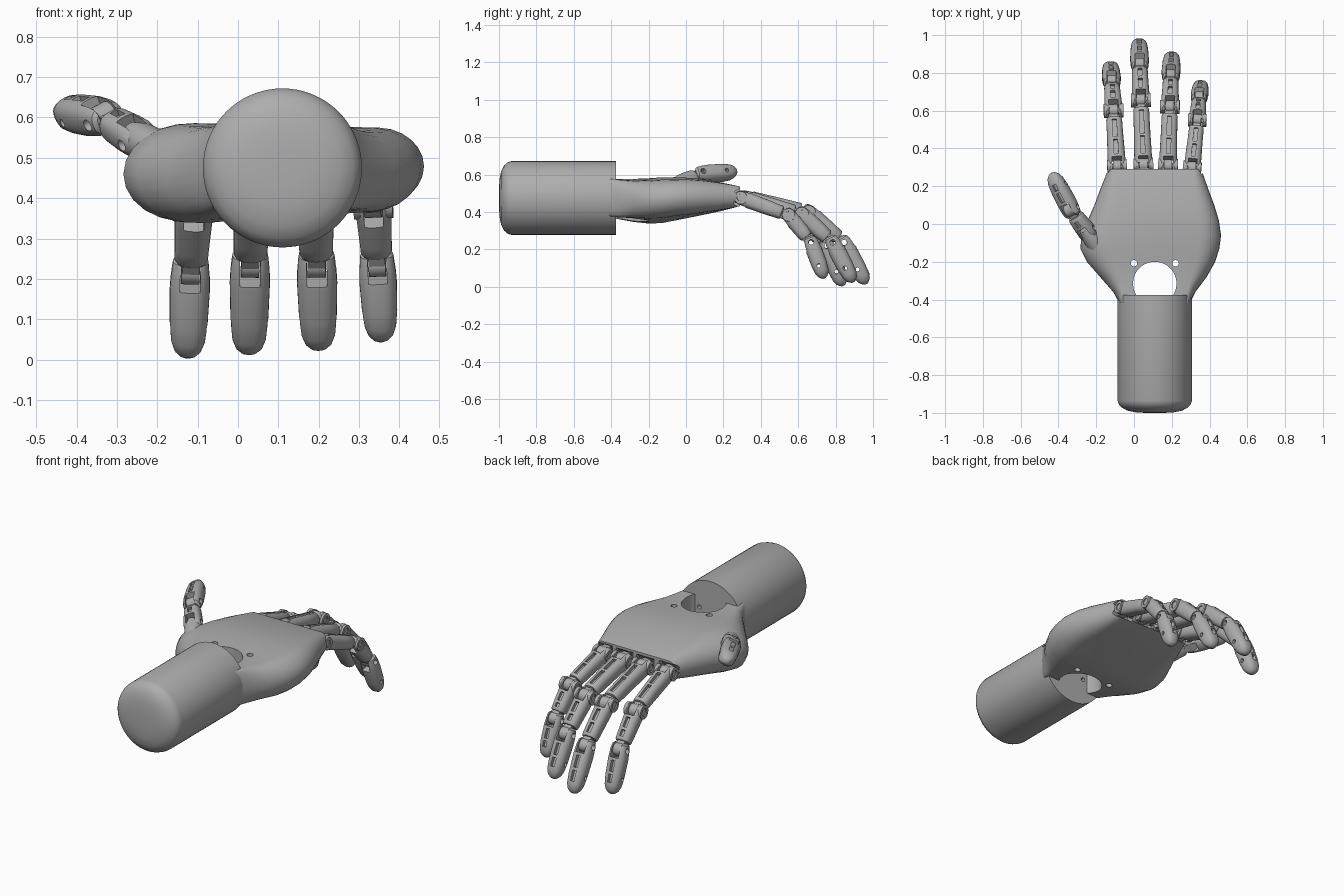
import bpy, bmesh
from math import pi, sin, cos
from mathutils import Vector, Matrix

default = bpy.data.objects.get("Cube")
if default:
    bpy.data.objects.remove(default, do_unlink=True)

grey = bpy.data.materials.new("grey_plastic")
grey.use_nodes = True
grey.diffuse_color = (0.42, 0.42, 0.42, 1)
grey.node_tree.nodes["Principled BSDF"].inputs["Base Color"].default_value = (0.42, 0.42, 0.42, 1)
parts = []


def loft(name, rings, keep=True):
    """Skin a stack of equal-sized rings and cap both ends."""
    bm = bmesh.new()
    loops = [[bm.verts.new(p) for p in ring] for ring in rings]
    n = len(loops[0])
    for a, b in zip(loops, loops[1:]):
        for i in range(n):
            j = (i + 1) % n
            bm.faces.new((a[i], a[j], b[j], b[i]))
    bm.faces.new(loops[0])
    bm.faces.new(loops[-1])
    bmesh.ops.recalc_face_normals(bm, faces=bm.faces)
    mesh = bpy.data.meshes.new(name)
    bm.to_mesh(mesh)
    bm.free()
    obj = bpy.data.objects.new(name, mesh)
    bpy.context.collection.objects.link(obj)
    if keep:
        parts.append(obj)
    return obj


def oval(w, h, power=2.0, n=28):
    """Superellipse points as (x, z) pairs."""
    pts = []
    for i in range(n):
        c, s = cos(2 * pi * i / n), sin(2 * pi * i / n)
        e = 2 / power
        pts.append((w * abs(c) ** e * (1 if c > 0 else -1),
                    h * abs(s) ** e * (1 if s > 0 else -1)))
    return pts


def rod(name, r, half, at=(0, 0, 0), axis="X", keep=True, n=28):
    """Cylinder along a main axis."""
    x, y, z = at
    rings = []
    for t in (-half, half):
        c = oval(r, r, n=n)
        if axis == "X":
            rings.append([(x + t, y + a, z + b) for a, b in c])
        elif axis == "Y":
            rings.append([(x + a, y + t, z + b) for a, b in c])
        else:
            rings.append([(x + a, y + b, z + t) for a, b in c])
    return loft(name, rings, keep)


def block(name, x, y, z, keep=True):
    """Box from three (min, max) ranges."""
    ring = [(x[0], z[0]), (x[1], z[0]), (x[1], z[1]), (x[0], z[1])]
    return loft(name, [[(a, t, b) for a, b in ring] for t in y], keep)


def cut(obj, cutter):
    mod = obj.modifiers.new("cut", "BOOLEAN")
    mod.operation = "DIFFERENCE"
    mod.solver = "EXACT"
    mod.object = cutter
    bpy.context.view_layer.objects.active = obj
    bpy.ops.object.modifier_apply(modifier=mod.name)
    bpy.data.objects.remove(cutter, do_unlink=True)


def frame(a, b, pin, scale):
    """Local space: x along the hinge pin, y along the bone, z to the back of the hand."""
    y = (b - a).normalized()
    x = (pin - y * pin.dot(y)).normalized()
    z = x.cross(y)
    m = Matrix((x, y, z)).transposed().to_4x4()
    return Matrix.Translation(a) @ m @ Matrix.Scale(scale, 4)


def bone(name, a, b, pin, scale=1.0, tip=False, rings=True):
    """One finger segment: forked base, tendon slots, and a hinge tongue or a round tip."""
    a, b = Vector(a), Vector(b)
    m = frame(a, b, pin, scale)
    L = (b - a).length / scale
    if tip:
        stations = [(-.036, .034, .024), (-.026, .044, .036), (0, .048, .043), (.05, .050, .047),
                    (L * .6, .047, .046), (L - .045, .042, .041), (L - .02, .033, .031),
                    (L - .006, .02, .018), (L, .008, .007)]
    else:
        stations = [(-.038, .040, .022), (-.028, .046, .036), (0, .049, .044), (.04, .047, .045),
                    (L * .6, .043, .042), (L - .05, .042, .039), (L - .042, .038, .034)]
    body = loft(name, [[(x, y, z) for x, z in oval(w, h, 2.5)] for y, w, h in stations])
    made = [body]
    # fork for the hinge and pin hole
    cut(body, block("fork", (-.025, .025), (-.08, .042), (-.1, .1), False))
    cut(body, rod("pin_hole", .015, .1, keep=False))
    # tendon slots on the back
    for lo, hi in ((.056, .3 * L + .045), (.3 * L + .06, L - .06)):
        if hi - lo > .015:
            cut(body, block("slot", (-.011, .011), (lo, hi), (.024, .1), False))
    if tip:
        cut(body, rod("tip_hole", .011, .1, (0, L * .64, -.005), keep=False))
    else:
        tongue = block(name + "_tongue", (-.022, .022), (L - .08, L), (-.03, .022))
        eye = rod(name + "_eye", .034, .0225, (0, L, 0))
        for o in (tongue, eye):
            cut(o, rod("pin_hole", .015, .1, (0, L, 0), keep=False))
        made += [tongue, eye]
    if rings:
        # raised washers and the pin between them
        for s in (-1, 1):
            washer = rod(name + "_washer", .037, .009, (s * .043, 0, 0))
            cut(washer, rod("bore", .021, .1, keep=False))
            made.append(washer)
        made.append(rod(name + "_pin", .016, .047))
    for o in made:
        o.matrix_world = m


# forearm stump with rounded end and bolt holes in the wrist face
CX, CZ = .11, .475
profile = [(-1, .05), (-.997, .1), (-.988, .145), (-.972, .175), (-.955, .19), (-.935, .197), (-.375, .197)]
forearm = loft("forearm", [[(CX + x, y, CZ + z) for x, z in oval(r, r, n=72)] for y, r in profile])
for sx in (-.07, .07):
    for sz in (-.035, .035):
        cut(forearm, rod("bolt_hole", .012, .03, (CX + sx, -.375, CZ + sz), "Y", False, 16))

# palm shell: y, left x, right x, bottom, top, left round, right round, tilt
palm_stations = [
    (-.44, -.065, .285, .38, .58, .012, .012, 0),
    (-.36, -.11, .325, .36, .578, .05, .04, .3),
    (-.28, -.18, .385, .34, .58, .11, .08, .8),
    (-.20, -.25, .430, .328, .585, .16, .10, 1),
    (-.13, -.284, .452, .33, .59, .18, .11, 1),
    (-.06, -.278, .461, .345, .59, .17, .11, .9),
    (.02, -.245, .449, .365, .585, .14, .10, .6),
    (.10, -.21, .425, .383, .575, .11, .09, .4),
    (.18, -.18, .395, .402, .56, .08, .07, .2),
    (.26, -.148, .367, .424, .543, .05, .05, 0),
    (.29, -.138, .357, .432, .535, .04, .04, 0)]
STEPS = 12


def palm_ring(y, xl, xr, zb, zt, rl, rr, tilt):
    ring = []
    for cx, r, start in ((xr - rr, rr, -pi / 2), (xl + rl, rl, pi / 2)):
        for i in range(STEPS + 1):
            t = start + pi * i / STEPS
            x = cx + r * cos(t)
            f = tilt * (x - xl) / (xr - xl)
            lo, hi = zb + .045 * f, zt - .02 * f
            ring.append((x, y, (lo + hi) / 2 + (hi - lo) / 2 * sin(t)))
    return ring


palm = loft("palm", [palm_ring(*s) for s in palm_stations])
cut(palm, rod("wrist_opening", .115, .5, (CX, -.315, CZ), "Z", False, 64))
for sx in (-.11, .11):
    cut(palm, rod("screw_hole", .017, .5, (CX + sx, -.208, CZ), "Z", False, 20))

# fingers: knuckle, middle joint, end joint, tip
fingers = {
    "index": (1.0, (-.09, .305, .475), (-.108, .60, .378), (-.118, .755, .22), (-.125, .84, .005)),
    "middle": (1.0, (.05, .312, .475), (.036, .655, .40), (.03, .845, .237), (.027, .965, .015)),
    "ring": (1.0, (.18, .308, .475), (.19, .62, .388), (.195, .785, .237), (.2, .895, .025)),
    "little": (.93, (.308, .297, .475), (.335, .55, .383), (.345, .67, .237), (.355, .74, .045))}
side = Vector((1, 0, 0))
for name, (s, k, p, d, t) in fingers.items():
    x, y, z = k
    # scalloped seat in the palm and a lug carrying the finger
    cut(palm, rod("seat", .05, .054, k, keep=False))
    block(name + "_lug", (x - .021, x + .021), (y - .09, y), (z - .028, z + .028))
    rod(name + "_lug_eye", .034, .0215, k)
    bone(name + "_base", k, p, side, s)
    bone(name + "_mid", p, d, side, s)
    bone(name + "_end", d, t, side, s, tip=True, rings=False)

# thumb, rolled so that its hinge pins tilt
roll = Vector((.75, .45, .42))
root, joint, end = Vector((-.25, -.04, .55)), Vector((-.335, .075, .60)), Vector((-.437, .27, .615))
mount = loft("thumb_mount", [[(x, y, z) for x, z in oval(w, h)] for y, w, h in
                             ((-.09, .05, .05), (-.02, .045, .045), (.02, .03, .035), (.032, .015, .02))])
mount.matrix_world = frame(root, joint, roll, 1)
bone("thumb_base", root, joint, roll, 1.0, rings=False)
bone("thumb_end", joint, end, roll, 1.0, tip=True, rings=False)

# finish: one colour and smooth shading with crisp edges
bpy.ops.object.select_all(action="DESELECT")
for o in parts:
    o.data.materials.clear()
    o.data.materials.append(grey)
    o.select_set(True)
bpy.context.view_layer.objects.active = palm
bpy.ops.object.shade_smooth_by_angle(angle=.6)
